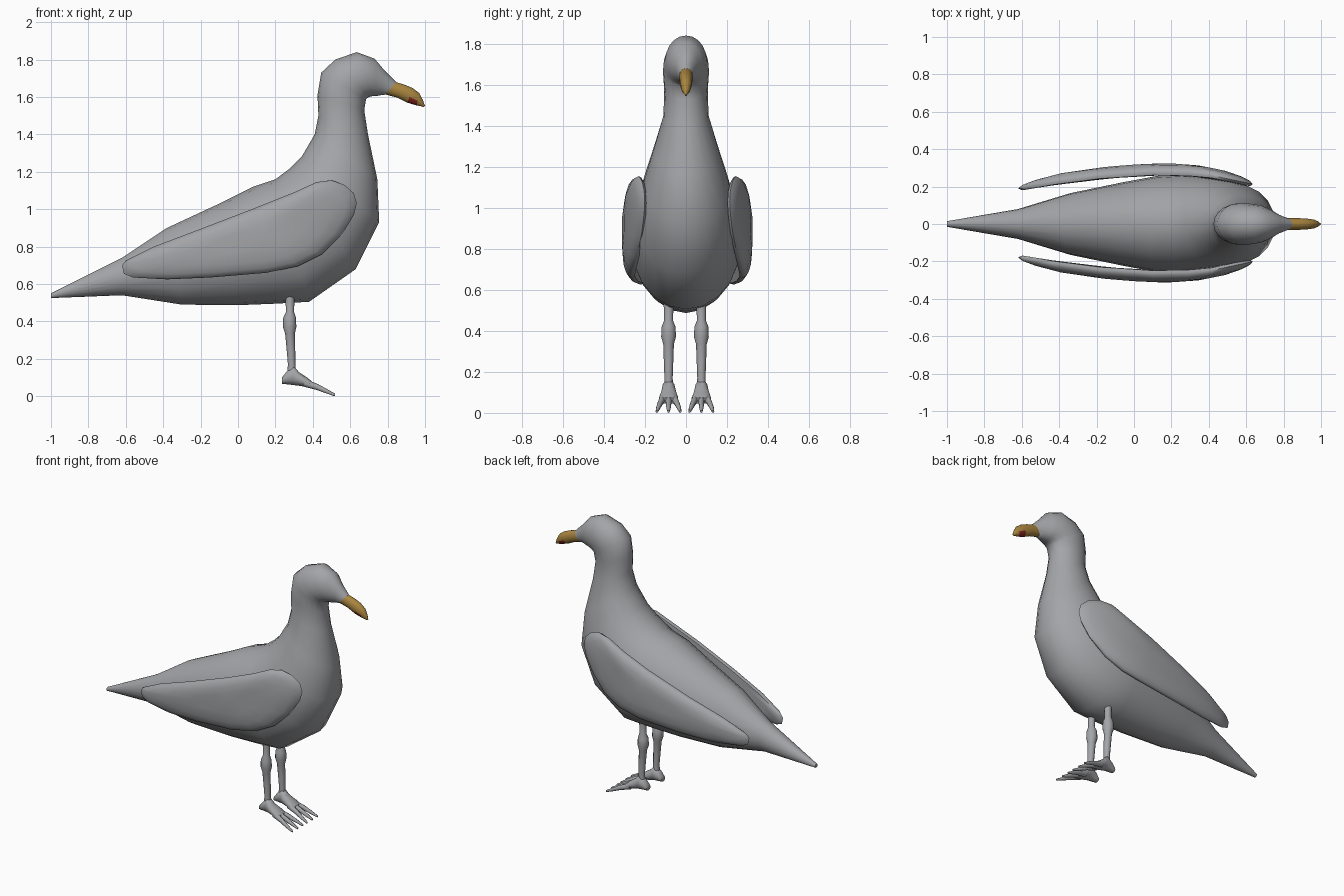
import bpy, bmesh, math


def material(name, rgb):
    m = bpy.data.materials.new(name)
    m.diffuse_color = (*rgb, 1)
    return m


GREY = material("feather grey", (0.37, 0.375, 0.39))
GOLD = material("beak gold", (0.40, 0.235, 0.05))
RED = material("beak spot red", (0.25, 0.02, 0.015))


def finish(name, bm, mats, angle=55):
    bmesh.ops.recalc_face_normals(bm, faces=bm.faces)
    mesh = bpy.data.meshes.new(name)
    bm.to_mesh(mesh)
    bm.free()
    for m in mats:
        mesh.materials.append(m)
    ob = bpy.data.objects.new(name, mesh)
    bpy.context.collection.objects.link(ob)
    bpy.ops.object.select_all(action='DESELECT')
    ob.select_set(True)
    bpy.context.view_layer.objects.active = ob
    bpy.ops.object.shade_smooth_by_angle(angle=math.radians(angle))
    return ob


def bridge(bm, rings):
    n = len(rings[0])
    for a, b in zip(rings, rings[1:]):
        for i in range(n):
            j = (i + 1) % n
            bm.faces.new((a[i], a[j], b[j], b[i]))


def loft(name, sections, sides, mats=(GREY,), rule=None):
    """Sections: upper x, z, lower x, z, half width, optional y centre."""
    bm = bmesh.new()
    rings = []
    for s in sections:
        xt, zt, xb, zb, w = s[:5]
        yc = s[5] if len(s) > 5 else 0
        ring = []
        for i in range(sides):
            a = 2 * math.pi * i / sides
            c = math.cos(a)
            ring.append(bm.verts.new(((xt + xb) / 2 + c * (xt - xb) / 2,
                                      yc + w * math.sin(a),
                                      (zt + zb) / 2 + c * (zt - zb) / 2)))
        rings.append(ring)
    bridge(bm, rings)
    bm.faces.new(rings[0])
    bm.faces.new(rings[-1])
    if rule:
        for f in bm.faces:
            f.material_index = rule(f.calc_center_median())
    return finish(name, bm, mats)


# Body, neck and head in one sweep from the tail to the beak root
loft("body", [
    (-1.00, 0.55, -1.00, 0.525, 0.015),
    (-0.62, 0.74, -0.62, 0.54, 0.08),
    (-0.38, 0.90, -0.30, 0.49, 0.165),
    (-0.10, 1.03, 0.00, 0.487, 0.225),
    (0.08, 1.12, 0.20, 0.495, 0.26),
    (0.20, 1.16, 0.38, 0.505, 0.268),
    (0.28, 1.22, 0.63, 0.68, 0.25),
    (0.34, 1.28, 0.755, 0.93, 0.212),
    (0.41, 1.40, 0.745, 1.16, 0.158),
    (0.43, 1.50, 0.695, 1.40, 0.11),
    (0.425, 1.61, 0.675, 1.53, 0.106),
    (0.445, 1.73, 0.685, 1.59, 0.112),
    (0.52, 1.80, 0.70, 1.60, 0.11),
    (0.635, 1.84, 0.72, 1.605, 0.10),
    (0.73, 1.805, 0.74, 1.605, 0.075),
    (0.785, 1.74, 0.765, 1.61, 0.05),
    (0.845, 1.68, 0.79, 1.613, 0.032),
], 20)

# Hooked beak with a red spot low on each side
loft("beak", [
    (0.845, 1.68, 0.79, 1.613, 0.032),
    (0.90, 1.662, 0.85, 1.597, 0.032),
    (0.935, 1.647, 0.905, 1.57, 0.03),
    (0.97, 1.62, 0.955, 1.555, 0.024),
    (0.988, 1.585, 0.98, 1.55, 0.014),
    (1.00, 1.552, 0.992, 1.546, 0.003),
], 14, (GOLD, RED), lambda c: int(0.91 < c.x < 0.965 and c.z < 1.588))

# Folded wings: domed shells that follow the curve of the flank
OUTLINE = [(-.62, .70), (-.61, .655), (-.56, .635), (-.38, .625), (-.15, .635),
           (.15, .66), (.32, .695), (.45, .76), (.56, .87), (.62, .97),
           (.635, 1.03), (.62, 1.085), (.57, 1.13), (.50, 1.155), (.42, 1.145),
           (.30, 1.09), (.10, 1.01), (-.20, .895), (-.45, .80), (-.60, .725)]
FLANK = [(-.65, .175), (-.4, .22), (-.2, .245), (0, .262), (.2, .268),
         (.4, .253), (.65, .2)]


def flank(x):
    for (x0, y0), (x1, y1) in zip(FLANK, FLANK[1:]):
        if x <= x1:
            return y0 + (y1 - y0) * (x - x0) / (x1 - x0)
    return FLANK[-1][1]


def wing(name, side, shift):
    bm = bmesh.new()
    cx, cz = 0.15, 0.87
    rings = []
    for scale, rise in ((.4, -.012), (.8, -.012), (.97, -.01), (1, .004),
                        (.97, .018), (.88, .032), (.7, .044), (.4, .05)):
        ring = []
        for px, pz in OUTLINE:
            x, z = cx + (px - cx) * scale, cz + (pz - cz) * scale
            y = flank(x) + rise
            ring.append(bm.verts.new((x, side * y + shift, z)))
        rings.append(ring)
    bridge(bm, rings)
    for ring, rise in ((rings[0], -.012), (rings[-1], .052)):
        mid = bm.verts.new((cx, side * (flank(cx) + rise) + shift, cz))
        for i in range(len(ring)):
            bm.faces.new((ring[i], ring[(i + 1) % len(ring)], mid))
    finish(name, bm, (GREY,))


wing("right_wing", -1, 0.006)
wing("left_wing", 1, 0.006)

# Legs and feet
LEG = [(.278, .54, .024), (.278, .45, .022), (.276, .42, .034), (.276, .37, .036),
       (.278, .335, .026), (.283, .25, .023), (.287, .17, .02), (.285, .10, .024)]
for label, y in (("right", -0.085), ("left", 0.075)):
    loft(label + "_leg", [(x + r, z, x - r, z, r, y) for x, z, r in LEG], 12)
    loft(label + "_foot", [
        (.235, .10, .235, .066, .022, y),
        (.262, .135, .262, .064, .03, y),
        (.295, .165, .295, .06, .033, y),
        (.325, .13, .32, .057, .039, y),
        (.37, .10, .365, .05, .047, y),
        (.40, .075, .395, .045, .047, y),
    ], 12)
    for toe, k in (("outer", -1), ("middle", 0), ("inner", 1)):
        loft(f"{label}_{toe}_toe", [
            (.36, .092, .35, .052, .018, y + k * .026),
            (.43, .064, .42, .034, .014, y + k * .04),
            (.48, .036, .47, .016, .011, y + k * .05),
            (.52, .013, .517, .0, .006, y + k * .057),
        ], 8)
